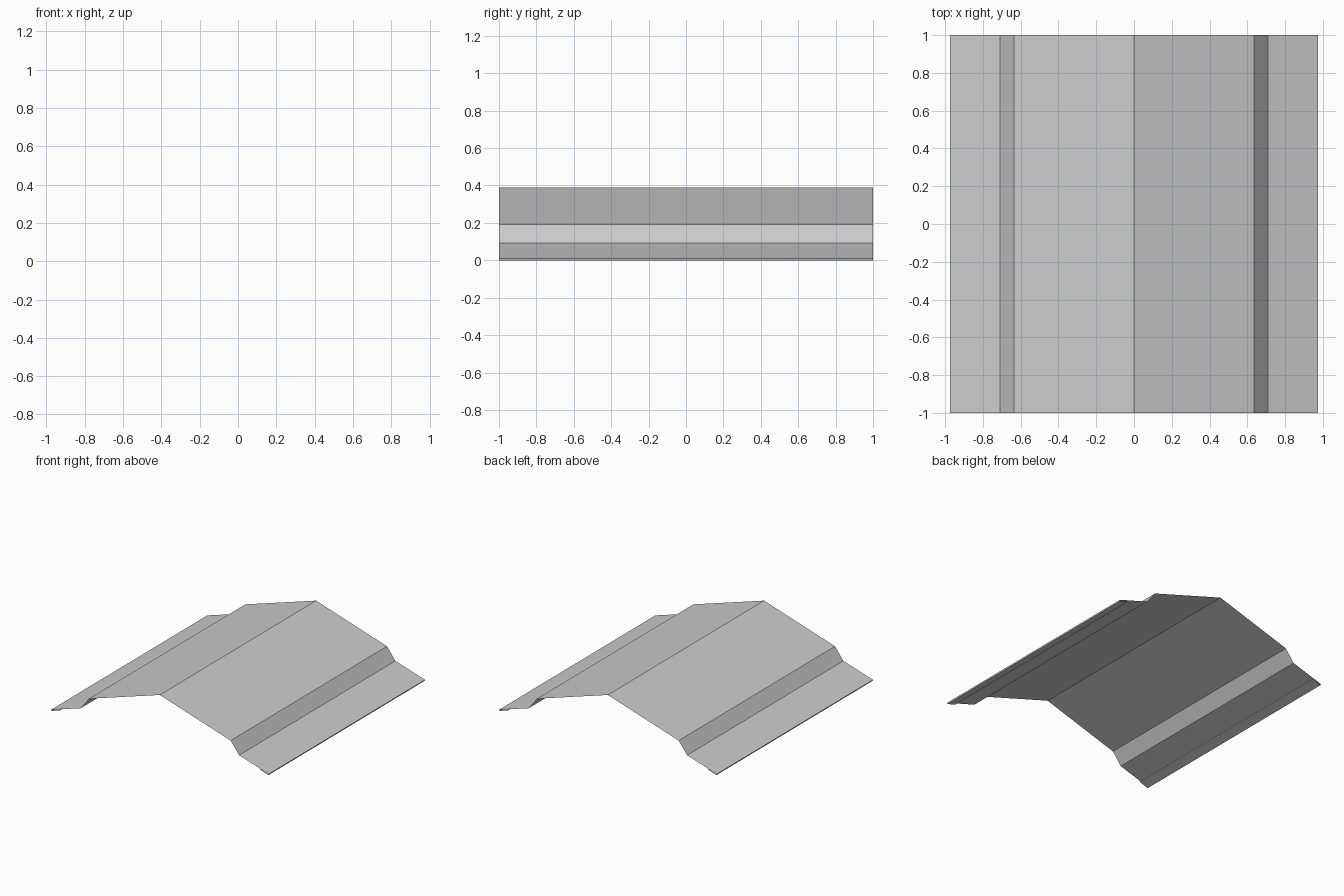
import bpy
import bmesh

cube = bpy.data.objects.get("Cube")
if cube:
    bpy.data.objects.remove(cube, do_unlink=True)

# Bare sheet metal
metal = bpy.data.materials.new("grey sheet metal")
metal.use_nodes = True
grey = (0.6, 0.6, 0.6, 1)
metal.diffuse_color = grey
metal.node_tree.nodes["Principled BSDF"].inputs["Base Color"].default_value = grey

# Half profile (x, z): ridge, upper slope, step, lower slope, folded hem
half = [(0, 0.39), (0.635, 0.19), (0.71, 0.092), (0.975, 0.01),
        (0.972, 0), (0.895, 0.025)]
profile = [(-x, z) for x, z in reversed(half[1:])] + half

# Sweep the folded profile along the ridge
bm = bmesh.new()
front = [bm.verts.new((x, -1, z)) for x, z in profile]
back = [bm.verts.new((x, 1, z)) for x, z in profile]
for i in range(len(profile) - 1):
    bm.faces.new((front[i], front[i + 1], back[i + 1], back[i]))

mesh = bpy.data.meshes.new("ridge_cap")
bm.to_mesh(mesh)
bm.free()
mesh.materials.append(metal)
ridge_cap = bpy.data.objects.new("ridge_cap", mesh)
bpy.context.collection.objects.link(ridge_cap)
